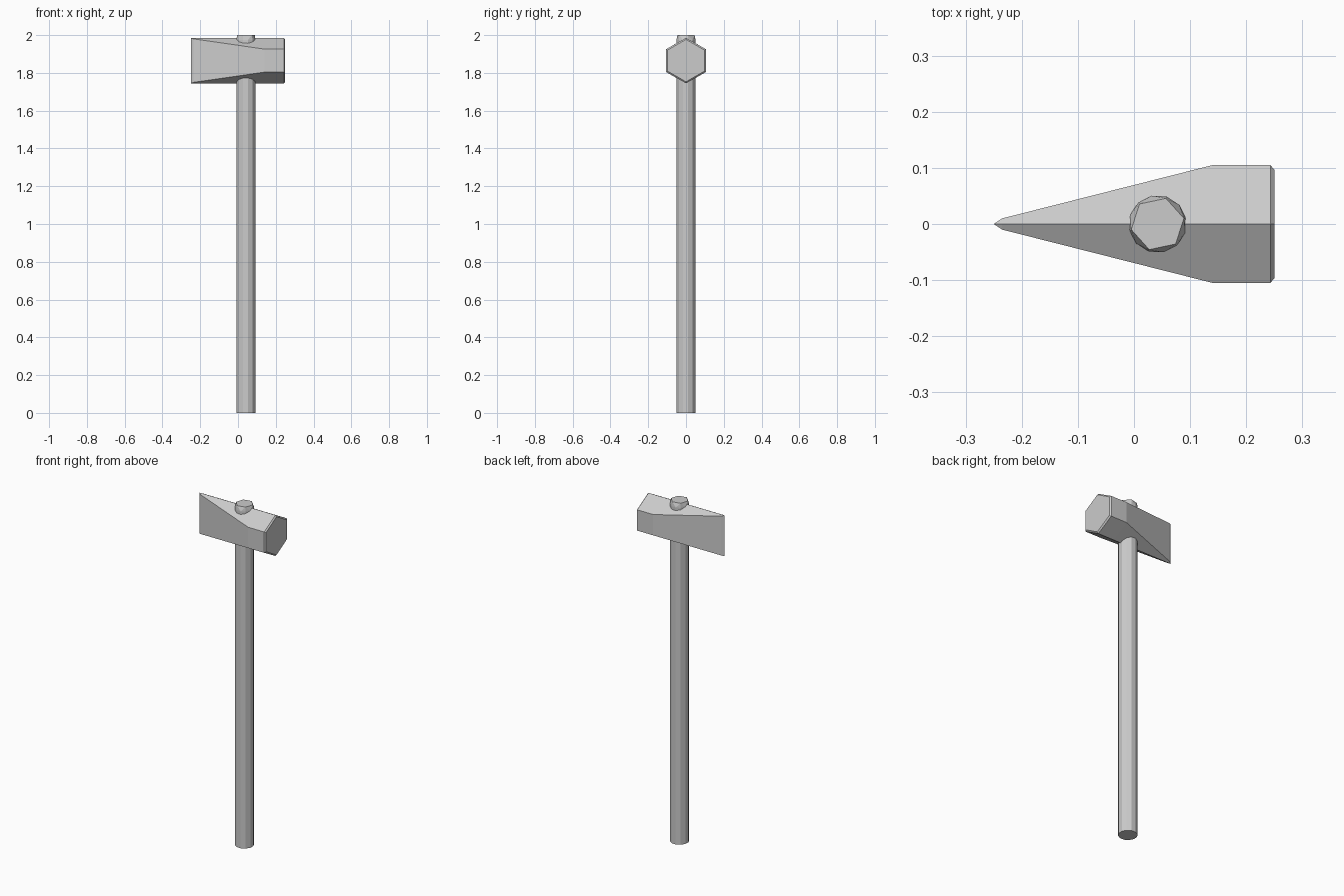
import bpy, bmesh
from math import cos, sin, radians

if "Cube" in bpy.data.objects:
    bpy.data.objects.remove(bpy.data.objects["Cube"])


def make_object(name, bm):
    bmesh.ops.recalc_face_normals(bm, faces=bm.faces)
    mesh = bpy.data.meshes.new(name)
    bm.to_mesh(mesh)
    bm.free()
    obj = bpy.data.objects.new(name, mesh)
    bpy.context.collection.objects.link(obj)
    return obj


def bridge(bm, a, b):
    n = len(a)
    for i in range(n):
        j = (i + 1) % n
        bm.faces.new((a[i], a[j], b[j], b[i]))


# Head: hexagonal sections (x, half width, shoulder half height, ridge half height)
MID = 1.865
sections = [(-0.235, 0.010, 0.115, 0.120), (0.14, 0.105, 0.061, 0.120),
            (0.243, 0.105, 0.061, 0.120), (0.25, 0.097, 0.056, 0.112)]
bm = bmesh.new()
rings = []
for x, w, s, r in sections:
    pts = [(0, r), (w, s), (w, -s), (0, -r), (-w, -s), (-w, s)]
    rings.append([bm.verts.new((x, y, MID + z)) for y, z in pts])
for a, b in zip(rings, rings[1:]):
    bridge(bm, a, b)
bm.faces.new(rings[-1])

# Sharp vertical edge of the wedge
top = bm.verts.new((-0.25, 0, MID + 0.12))
low = bm.verts.new((-0.25, 0, MID - 0.12))
r = rings[0]
for f in ((top, r[0], r[1]), (top, r[1], r[2], low), (low, r[2], r[3]),
          (low, r[3], r[4]), (low, r[4], r[5], top), (top, r[5], r[0])):
    bm.faces.new(f)
make_object("hammer_head", bm)

# Handle: twelve-sided shaft passing through the head
bm = bmesh.new()


def ring(n, radius, z):
    step = 360 / n
    return [bm.verts.new((0.042 + radius * cos(radians(12 + step * i)),
                          radius * sin(radians(12 + step * i)), z)) for i in range(n)]


bottom, shoulder, cap = ring(12, 0.0515, 0), ring(12, 0.0515, 1.975), ring(6, 0.048, 2.0)
bm.faces.new(bottom)
bridge(bm, bottom, shoulder)

# Faceted chamfer up to a six-sided end
for i in range(6):
    j = (i + 1) % 6
    a, b, c = shoulder[2 * i], shoulder[2 * i + 1], shoulder[2 * j]
    bm.faces.new((a, b, cap[i]))
    bm.faces.new((b, cap[j], cap[i]))
    bm.faces.new((b, c, cap[j]))
bm.faces.new(cap)
make_object("handle", bm)
